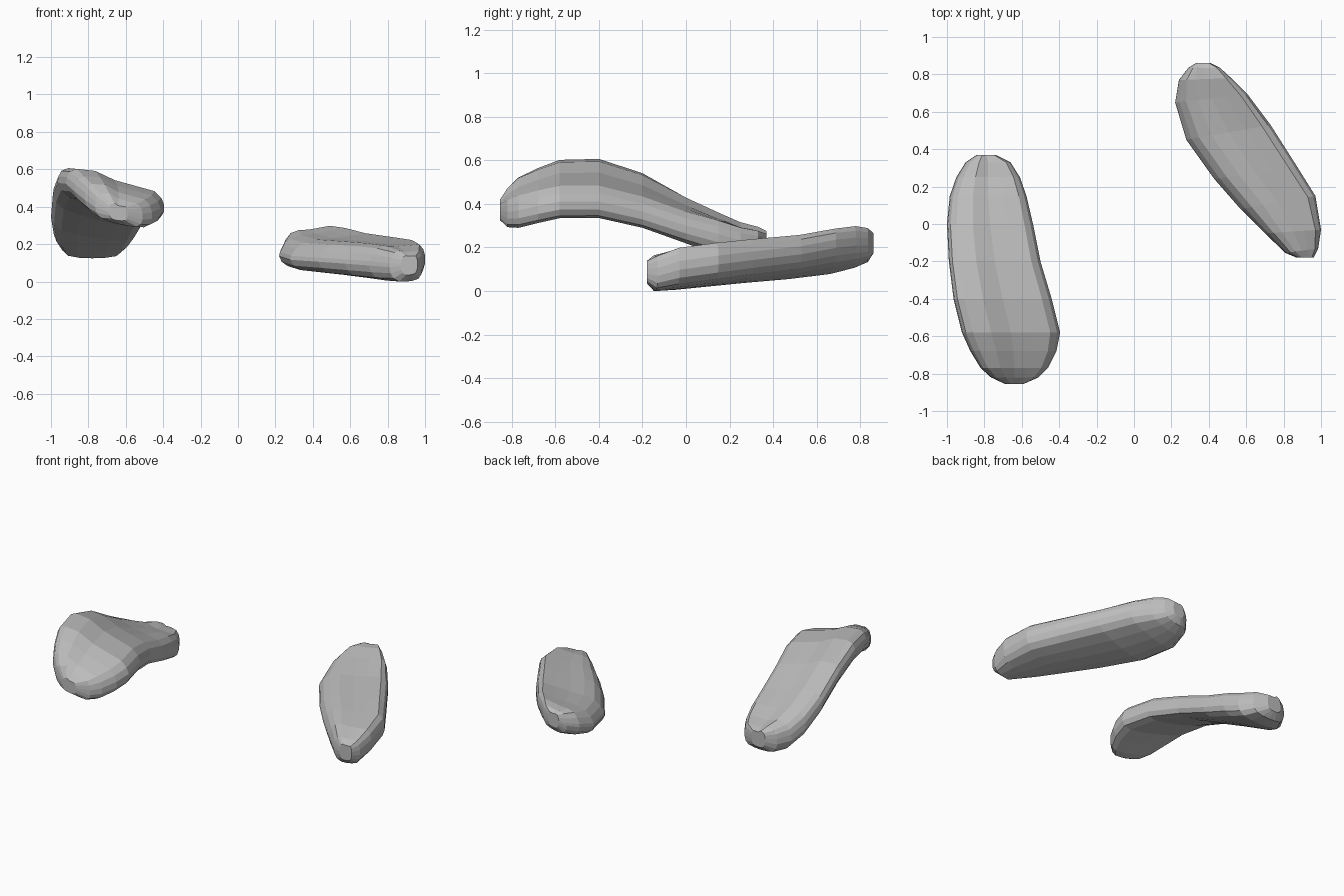
import bpy, bmesh
from mathutils import Vector

grey = bpy.data.materials.new("plain_grey")
grey.diffuse_color = (0.5, 0.5, 0.5, 1)

# Rounded slab cross-sections: u across the width (-1..1), v through the thickness
RIGHT_EDGE = [(.4, .95), (.8, .95), (.94, .65), (1, .25), (1, -.2), (.93, -.6),
              (.76, -.88), (.4, -1), (0, -1.04)]
ROUND_SECTION = [(-1, -.15), (-.98, .3), (-.92, .7), (-.78, 1), (-.4, 1.2),
                 (0, .95)] + RIGHT_EDGE + [(-.4, -1.02), (-.76, -.9), (-.93, -.58)]
SLANT_SECTION = [(-1, -.05), (-.98, .2), (-.88, .6), (-.7, .93), (-.4, 1.03),
                 (0, .95)] + RIGHT_EDGE + [(-.4, -1.02), (-.76, -.8), (-.93, -.45)]


def loft_slab(name, section, stations):
    """Loft the section through stations: left xyz, right xyz, half thickness."""
    bm = bmesh.new()
    rings = []
    for left, right, t in stations:
        mid = (Vector(left) + Vector(right)) / 2
        half = (Vector(right) - Vector(left)) / 2
        rings.append([bm.verts.new(mid + half * u + Vector((0, 0, t * v)))
                      for u, v in section])
    n = len(section)
    for a, b in zip(rings, rings[1:]):
        for i in range(n):
            j = (i + 1) % n
            bm.faces.new((a[i], a[j], b[j], b[i]))
    bm.faces.new(rings[0])
    bm.faces.new(rings[-1])
    bmesh.ops.recalc_face_normals(bm, faces=bm.faces)
    mesh = bpy.data.meshes.new(name)
    bm.to_mesh(mesh)
    bm.free()
    mesh.materials.append(grey)
    obj = bpy.data.objects.new(name, mesh)
    bpy.context.collection.objects.link(obj)


# Left sole: arched and twisted, heel low at the back
left_rows = [  # y, x left, x right, z left, z right, half thickness
    (-.855, -.69, -.59, .375, .36, .04),
    (-.82, -.765, -.51, .41, .345, .068),
    (-.77, -.82, -.46, .45, .35, .082),
    (-.68, -.875, -.415, .495, .37, .083),
    (-.58, -.92, -.395, .535, .39, .083),
    (-.40, -.965, -.44, .54, .39, .083),
    (-.20, -.99, -.50, .475, .345, .08),
    (.00, -1.0, -.54, .355, .28, .08),
    (.15, -.985, -.575, .265, .24, .085),
    (.25, -.95, -.61, .215, .21, .085),
    (.33, -.90, -.66, .205, .205, .075),
    (.37, -.84, -.74, .215, .215, .05)]
loft_slab("left_sole", ROUND_SECTION, [((xl, y, zl), (xr, y, zr), t)
                                       for y, xl, xr, zl, zr, t in left_rows])

# Right sole: straighter, lying at an angle with its back end raised
loft_slab("right_sole", SLANT_SECTION, [
    ((.87, -.18, .085), (.96, -.18, .09), .05),
    ((.81, -.155, .08), (.985, -.13, .085), .08),
    ((.70, -.05, .09), (1.0, -.03, .115), .09),
    ((.57, .08, .10), (.97, .15, .14), .09),
    ((.43, .24, .11), (.87, .31, .16), .087),
    ((.28, .45, .12), (.73, .53, .185), .083),
    ((.22, .65, .14), (.61, .69, .215), .083),
    ((.24, .77, .175), (.52, .78, .225), .082),
    ((.29, .835, .195), (.46, .835, .225), .07),
    ((.33, .86, .215), (.41, .86, .225), .045)])
